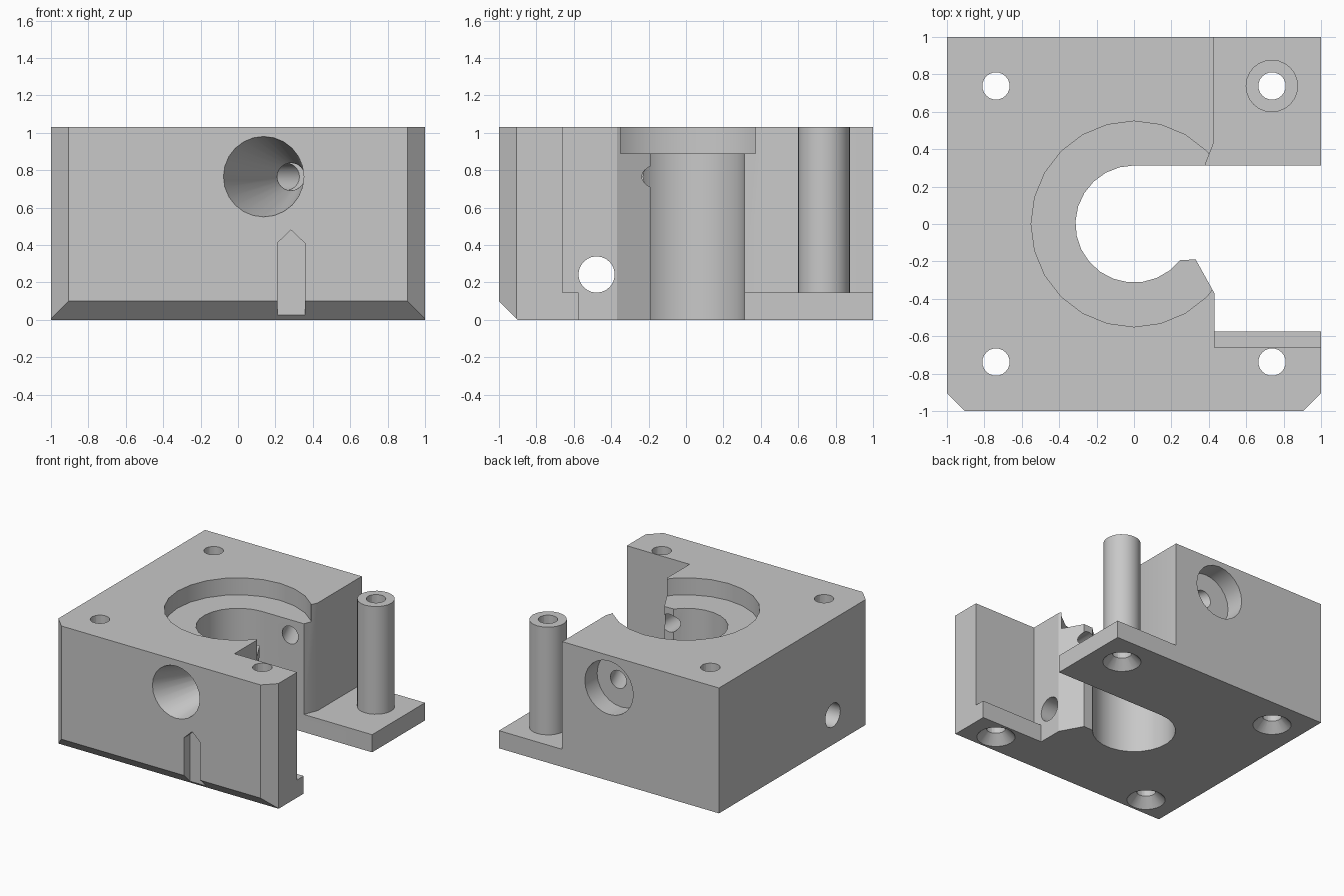
import bpy, bmesh, math
from math import cos, sin, radians

if "Cube" in bpy.data.objects:
    bpy.data.objects.remove(bpy.data.objects["Cube"])

H = 1.03       # block height
PLATE = 0.145  # base plate thickness
HOLE = 0.073   # screw hole radius


def loft(name, a, b):
    """Closed solid between two matching rings of points."""
    bm = bmesh.new()
    va = [bm.verts.new(p) for p in a]
    vb = [bm.verts.new(p) for p in b]
    n = len(va)
    bm.faces.new(va)
    bm.faces.new(vb[::-1])
    for i in range(n):
        j = (i + 1) % n
        bm.faces.new((va[i], vb[i], vb[j], va[j]))
    bmesh.ops.recalc_face_normals(bm, faces=bm.faces)
    me = bpy.data.meshes.new(name)
    bm.to_mesh(me)
    bm.free()
    ob = bpy.data.objects.new(name, me)
    bpy.context.collection.objects.link(ob)
    return ob


def prism(name, pts, lo, hi, axis='z'):
    """Extrude a flat outline along an axis."""
    put = {'x': lambda u, v, w: (w, u, v),
           'y': lambda u, v, w: (u, w, v),
           'z': lambda u, v, w: (u, v, w)}[axis]
    return loft(name, [put(u, v, lo) for u, v in pts], [put(u, v, hi) for u, v in pts])


def arc(cx, cy, r, a0=0, a1=360, n=24):
    full = a1 - a0 == 360
    return [(cx + r * cos(radians(a0 + (a1 - a0) * i / n)),
             cy + r * sin(radians(a0 + (a1 - a0) * i / n))) for i in range(n if full else n + 1)]


def tube(name, p0, r0, p1, r1, axis='z'):
    """Cone or cylinder whose end rings lie square to an axis."""
    def ring(p, r):
        x, y, z = p
        if axis == 'z':
            return [(u, v, z) for u, v in arc(x, y, r)]
        if axis == 'y':
            return [(u, y, v) for u, v in arc(x, z, r)]
        return [(x, u, v) for u, v in arc(y, z, r)]
    return loft(name, ring(p0, r0), ring(p1, r1))


def combine(target, tool, op='DIFFERENCE'):
    m = target.modifiers.new(tool.name, 'BOOLEAN')
    m.operation, m.solver, m.object = op, 'EXACT', tool
    bpy.context.view_layer.objects.active = target
    bpy.ops.object.modifier_apply(modifier=m.name)
    bpy.data.objects.remove(tool)


# block with bevelled front corners
block = prism("motor_block", [(-1, -.905), (-.905, -1), (.905, -1), (1, -.905), (1, 1), (-1, 1)], 0, H)

# bevel along the lower front edge
combine(block, prism("front_bevel", [(-1.1, .2), (-.8, -.1), (-1.1, -.1)], -1.1, 1.1, 'x'))

# centre bore opening into the side slot
bore = arc(0, 0, .313, 90, 322, 16) + [(.33, -.19), (.43, -.37), (.43, -.575), (1.1, -.575), (1.1, .313)]
combine(block, prism("bore_slot", bore, -.1, 1.2))

# clearance above the base plate, at the back and front of the slot
combine(block, prism("rear_clearance", [(.355, .25), (.425, .43), (.425, 1.1), (1.1, 1.1), (1.1, .25)], PLATE, 1.2))
combine(block, prism("front_clearance", [(.43, -.66), (1.1, -.66), (1.1, -.4), (.43, -.4)], PLATE, 1.2))

# round recess around the bore
combine(block, prism("top_recess", arc(0, 0, .55), .89, 1.2))

# screw post on the plate
combine(block, tube("screw_post", (.737, .738, .1), .14, (.737, .738, H), .14), 'UNION')

# four countersunk screw holes
for x in (-.738, .738):
    for y in (-.738, .738):
        combine(block, tube("screw_hole", (x, y, -.1), HOLE, (x, y, 1.2), HOLE))
        combine(block, tube("countersink", (x, y, -.02), .164, (x, y, .075), HOLE - .001))

# feed path: front funnel, straight hole, slanted hole, rear fitting recess
combine(block, tube("funnel", (.137, -1.0001, .765), .215, (.283, -.45, .765), HOLE + .001, 'y'))
combine(block, tube("feed_hole", (.283, -.5, .765), HOLE, (.283, -.05, .765), HOLE, 'y'))
combine(block, tube("slanted_hole", (.305, .2, .765), HOLE, (0, .9, .765), HOLE, 'y'))
combine(block, tube("fitting_recess", (0, .84, .765), .22, (0, 1.1, .765), .22, 'y'))

# cross hole from side to side
combine(block, tube("cross_hole", (-1.1, -.478, .242), .097, (1.1, -.478, .242), .097, 'x'))

# pointed notch in the front face
combine(block, prism("front_notch", [(.21, -.1), (.357, -.1), (.357, .41), (.283, .48), (.21, .41)], -1.1, -.925, 'y'))

# single grey finish
grey = bpy.data.materials.new("plain_grey")
grey.diffuse_color = (.58, .58, .58, 1)
grey.use_nodes = True
grey.node_tree.nodes["Principled BSDF"].inputs["Base Color"].default_value = grey.diffuse_color
block.data.materials.clear()
block.data.materials.append(grey)
for p in block.data.polygons:
    p.material_index = 0

bpy.ops.object.select_all(action='DESELECT')
block.select_set(True)
bpy.context.view_layer.objects.active = block
bpy.ops.object.shade_smooth_by_angle(angle=radians(25))
